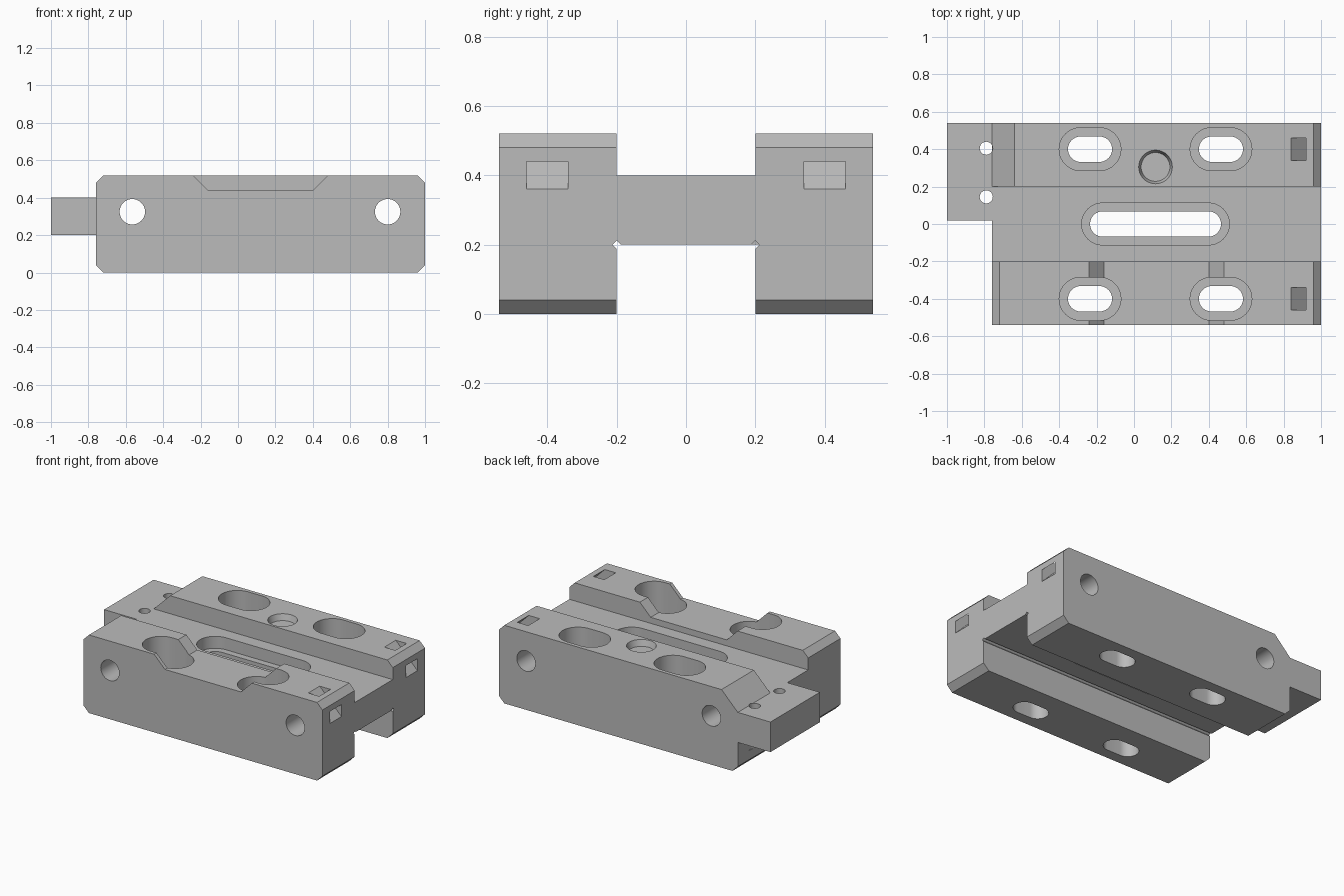
import bpy, bmesh
from math import sin, cos, pi, radians
from mathutils import Vector

old = bpy.data.objects.get("Cube")
if old:
    bpy.data.objects.remove(old, do_unlink=True)

steel = bpy.data.materials.new("plain_grey")
steel.use_nodes = True
grey = (0.5, 0.5, 0.5, 1)
steel.diffuse_color = grey
steel.node_tree.nodes["Principled BSDF"].inputs["Base Color"].default_value = grey

# Maps an outline point (a, b) and a depth d to a position, by extrusion axis
PLACE = {
    "x": lambda a, b, d: (d, a, b),
    "y": lambda a, b, d: (a, d, b),
    "z": lambda a, b, d: (a, b, d),
}


def prism(name, axis, outline, start, end, end_outline=None):
    """Solid between an outline at start and the same (or another) one at end."""
    bm = bmesh.new()
    place = PLACE[axis]
    low = [bm.verts.new(place(a, b, start)) for a, b in outline]
    high = [bm.verts.new(place(a, b, end)) for a, b in end_outline or outline]
    bm.faces.new(low)
    bm.faces.new(high)
    n = len(low)
    for i in range(n):
        j = (i + 1) % n
        bm.faces.new((low[i], low[j], high[j], high[i]))
    bmesh.ops.recalc_face_normals(bm, faces=bm.faces)
    mesh = bpy.data.meshes.new(name)
    bm.to_mesh(mesh)
    bm.free()
    mesh.materials.append(steel)
    obj = bpy.data.objects.new(name, mesh)
    bpy.context.collection.objects.link(obj)
    return obj


def circle(a, b, r, n=40):
    return [(a + r * cos(2 * pi * i / n), b + r * sin(2 * pi * i / n)) for i in range(n)]


def slot(a, b, half, r, n=20):
    """Round-ended slot outline; half is the half length including the ends."""
    pts = []
    for side, first in ((1, -pi / 2), (-1, pi / 2)):
        for i in range(n + 1):
            t = first + pi * i / n
            pts.append((a + side * (half - r) + r * cos(t), b + r * sin(t)))
    return pts


def combine(target, tool, operation):
    mod = target.modifiers.new(operation, "BOOLEAN")
    mod.operation = operation
    mod.solver = "EXACT"
    mod.object = tool
    bpy.context.view_layer.objects.active = target
    bpy.ops.object.modifier_apply(modifier=mod.name)
    bpy.data.objects.remove(tool, do_unlink=True)


L, R, H, C = -0.76, 1.0, 0.52, 0.04   # rail ends, height and chamfer
SIDE, INNER = 0.54, 0.2               # outer and inner faces of the rails

# Front rail with a sloped notch in its top
right_edge = [(L + C, 0), (R - C, 0), (R, C), (R, H - C), (R - C, H)]
front_outline = right_edge + [(0.48, H), (0.40, 0.44), (-0.16, 0.44), (-0.24, H),
                              (L + C, H), (L, H - C), (L, C)]
body = prism("mounting_block", "y", front_outline, -SIDE, -INNER)

# Back rail with a large chamfer above the tab
back_outline = right_edge + [(L + 0.12, H), (L, 0.4), (L, C)]
back_rail = prism("back_rail", "y", back_outline, INNER, SIDE)

# Bridge plate that also forms the end tab
plate_outline = [(-1, 0.02), (L, 0.02), (L, -0.25), (R, -0.25), (R, 0.25),
                 (-0.7, 0.25), (-0.7, SIDE), (-1, SIDE)]
bridge = prism("bridge_plate", "z", plate_outline, 0.2, 0.4)
combine(body, back_rail, "UNION")
combine(body, bridge, "UNION")

cutters = []


def cut(*args):
    cutters.append(prism("cutter", *args))


for s in (-1, 1):
    # Counterbored slots in each rail
    for x in (-0.235, 0.465):
        cut("z", slot(x, s * 0.4, 0.165, 0.115), 0.2, 0.6)
        cut("z", slot(x, s * 0.4, 0.118, 0.068), -0.1, 0.3)
    # Slanted passage from the top to the end face
    passage = [(0.80, 0.56), (1.04, 0.32), (1.04, 0.40), (0.88, 0.56)]
    cut("y", passage, s * 0.34, s * 0.46)
    # Relief groove in the inside corner of the channel
    d = 0.012
    groove = [(s * INNER - d, 0.2), (s * INNER, 0.2 - d),
              (s * INNER + d, 0.2), (s * INNER, 0.2 + d)]
    cut("x", groove, L if s > 0 else L - 0.1, R + 0.1)

# Long stepped slot in the bridge
cut("z", slot(0.115, 0, 0.395, 0.112), 0.32, 0.5)
cut("z", slot(0.115, 0, 0.35, 0.068), 0.1, 0.36)

# Cross holes through both rails
for x in (-0.565, 0.80):
    cut("y", circle(x, 0.325, 0.068), -0.7, 0.7)

# Pin holes in the tab
for y in (0.145, 0.405):
    cut("z", circle(-0.79, y, 0.035, 24), 0.1, 0.45)

# Shallow tapered recess in the back rail
cut("z", circle(0.115, 0.305, 0.077), H - 0.04, H + 0.04, circle(0.115, 0.305, 0.103))

for c in cutters:
    c.hide_render = True
    combine(body, c, "DIFFERENCE")

# Smooth round walls, sharp machined edges
bpy.ops.object.select_all(action="DESELECT")
body.select_set(True)
bpy.context.view_layer.objects.active = body
bpy.ops.object.shade_smooth_by_angle(angle=radians(25))
